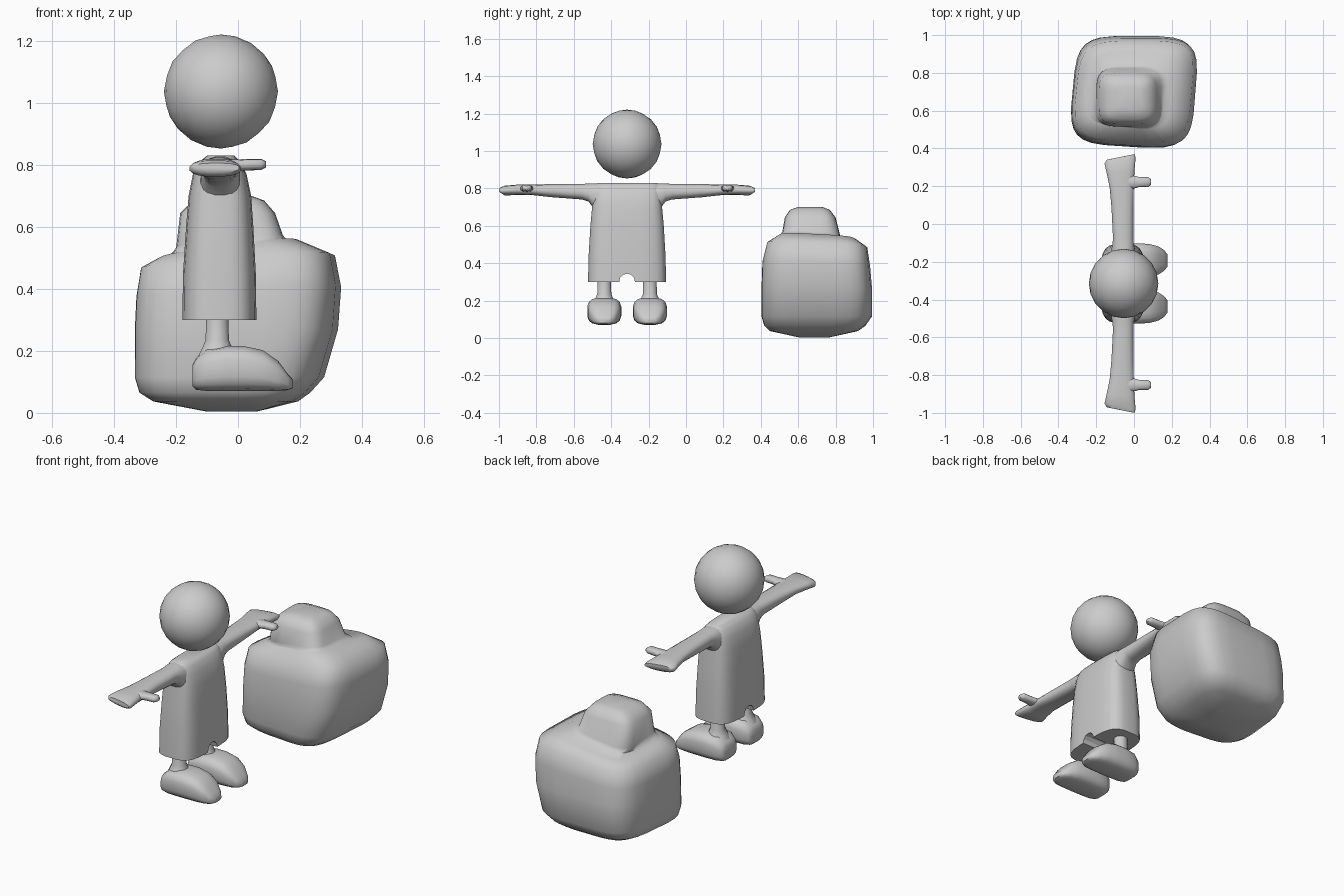
import bpy, bmesh, math
from mathutils import Vector

CY = -0.315  # centre line of the figure


def finish(obj, angle=60):
    bpy.ops.object.select_all(action='DESELECT')
    obj.select_set(True)
    bpy.context.view_layer.objects.active = obj
    bpy.ops.object.shade_smooth_by_angle(angle=math.radians(angle))


def loft(name, axis, stations, n=16, power=3.0, warp=None, angle=60):
    """Stations: (position on axis, a_min, a_max, b_min, b_max); a, b are the other two axes in xyz order."""
    bm = bmesh.new()
    rings = []
    for i, (pos, a0, a1, b0, b1) in enumerate(stations):
        ring = []
        for k in range(n):
            t = 2 * math.pi * (k + 0.5) / n
            c, s = math.cos(t), math.sin(t)
            u = math.copysign(abs(c) ** (2 / power), c)
            v = math.copysign(abs(s) ** (2 / power), s)
            co = [(a0 + a1) / 2 + u * (a1 - a0) / 2, (b0 + b1) / 2 + v * (b1 - b0) / 2]
            co.insert("xyz".index(axis), pos)
            co = Vector(co)
            if warp:
                warp(co, i, u, v)
            ring.append(bm.verts.new(co))
        rings.append(ring)
    for r, q in zip(rings, rings[1:]):
        for k in range(n):
            bm.faces.new((r[k], r[(k + 1) % n], q[(k + 1) % n], q[k]))
    bm.faces.new(rings[0])
    bm.faces.new(rings[-1])
    bmesh.ops.recalc_face_normals(bm, faces=bm.faces)
    me = bpy.data.meshes.new(name)
    bm.to_mesh(me)
    bm.free()
    obj = bpy.data.objects.new(name, me)
    bpy.context.collection.objects.link(obj)
    finish(obj, angle)
    return obj


# Head
bpy.ops.mesh.primitive_ico_sphere_add(subdivisions=3, radius=0.184, location=(-0.055, CY, 1.037))
bpy.context.object.name = "head"
finish(bpy.context.object)

# Torso with a notch between the legs
torso = loft("torso", "z", [
    (z, x0, x1, CY - h, CY + h) for z, x0, x1, h in [
        (0.30, -0.18, 0.06, 0.21), (0.45, -0.178, 0.058, 0.206),
        (0.60, -0.168, 0.05, 0.197), (0.70, -0.16, 0.043, 0.188),
        (0.77, -0.146, 0.028, 0.184), (0.81, -0.125, 0.008, 0.18),
        (0.83, -0.10, -0.012, 0.16)]], n=24, power=3.6, angle=50)
bpy.ops.mesh.primitive_cylinder_add(vertices=12, radius=0.042, depth=0.6,
                                    location=(-0.06, CY, 0.302), rotation=(0, math.pi / 2, 0))
cutter = bpy.context.object
cutter.name = "notch_cutter"
cutter.hide_render = True
mod = torso.modifiers.new("notch", 'BOOLEAN')
mod.operation = 'DIFFERENCE'
mod.object = cutter
bpy.context.view_layer.objects.active = torso
bpy.ops.object.modifier_apply(modifier="notch")
bpy.data.objects.remove(cutter)

for side, label in ((-1, "left"), (1, "right")):
    def slant(co, i, u, v, side=side):
        # fingertips slope back towards the rear edge
        if i >= 7:
            co.y += side * 0.015 * (u - 1)

    # Arm and flat hand
    loft(f"{label}_arm", "y", [(CY + side * d, *r) for d, *r in [
        (0.13, -0.125, 0.01, 0.66, 0.828), (0.185, -0.12, 0.005, 0.70, 0.828),
        (0.205, -0.115, 0.0, 0.728, 0.826), (0.24, -0.112, -0.003, 0.74, 0.825),
        (0.40, -0.12, -0.003, 0.752, 0.824), (0.51, -0.13, 0.0, 0.764, 0.82),
        (0.59, -0.147, 0.003, 0.764, 0.82), (0.665, -0.157, 0.01, 0.762, 0.815),
        (0.685, -0.145, 0.005, 0.776, 0.806)]], power=2.5, warp=slant)

    # Thumb
    y = CY + side * 0.537
    loft(f"{label}_thumb", "x", [
        (-0.04, y - 0.038, y + 0.038, 0.778, 0.818), (0.005, y - 0.034, y + 0.034, 0.782, 0.818),
        (0.03, y - 0.027, y + 0.027, 0.782, 0.82), (0.075, y - 0.027, y + 0.027, 0.784, 0.82),
        (0.09, y - 0.016, y + 0.016, 0.792, 0.812)], n=10, power=2.5)

    # Leg flaring into the shoe
    y = CY + side * 0.122
    loft(f"{label}_leg", "z", [(z, -0.067 - r, -0.067 + r, y - r, y + r) for z, r in [
        (0.18, 0.066), (0.205, 0.052), (0.235, 0.039), (0.34, 0.036)]], n=12, power=2)

    # Shoe
    loft(f"{label}_shoe", "x", [(x, y - h, y + h, z0, z1) for x, h, z0, z1 in [
        (-0.147, 0.055, 0.085, 0.155), (-0.135, 0.072, 0.074, 0.178),
        (-0.10, 0.087, 0.07, 0.207), (-0.04, 0.092, 0.07, 0.216),
        (0.02, 0.092, 0.07, 0.216), (0.08, 0.088, 0.07, 0.203),
        (0.13, 0.075, 0.07, 0.168), (0.16, 0.055, 0.073, 0.127),
        (0.177, 0.033, 0.08, 0.108)]], power=3.2)


# Boulder: one lofted block with a smaller knob on top
def skew(co, i, u, v):
    if i < 9:
        co.x += 0.025 * v * (1 if i else 0)
        co.y -= 0.02 * u if v < 0 else 0
    # upper rim rises to the right and sinks to the back
    if 5 <= i <= 9:
        co.z += (0.02, 0.025, 0.13 * 0.23, 0.13 * 0.2, 0.02)[i - 5] * u - 0.012 * v


loft("boulder", "z", [
    (0.004, -0.10, 0.06, 0.61, 0.77), (0.037, -0.265, 0.185, 0.455, 0.92),
    (0.065, -0.31, 0.225, 0.425, 0.96), (0.115, -0.325, 0.27, 0.41, 0.995),
    (0.27, -0.325, 0.315, 0.41, 0.995), (0.39, -0.32, 0.325, 0.415, 0.985),
    (0.487, -0.305, 0.305, 0.44, 0.97), (0.526, -0.24, 0.20, 0.51, 0.91),
    (0.53, -0.207, 0.165, 0.515, 0.84), (0.55, -0.2, 0.145, 0.515, 0.825),
    (0.645, -0.187, 0.12, 0.528, 0.80), (0.685, -0.145, 0.085, 0.555, 0.77),
    (0.70, -0.09, 0.045, 0.60, 0.73)], n=28, power=4.2, warp=skew, angle=80)
